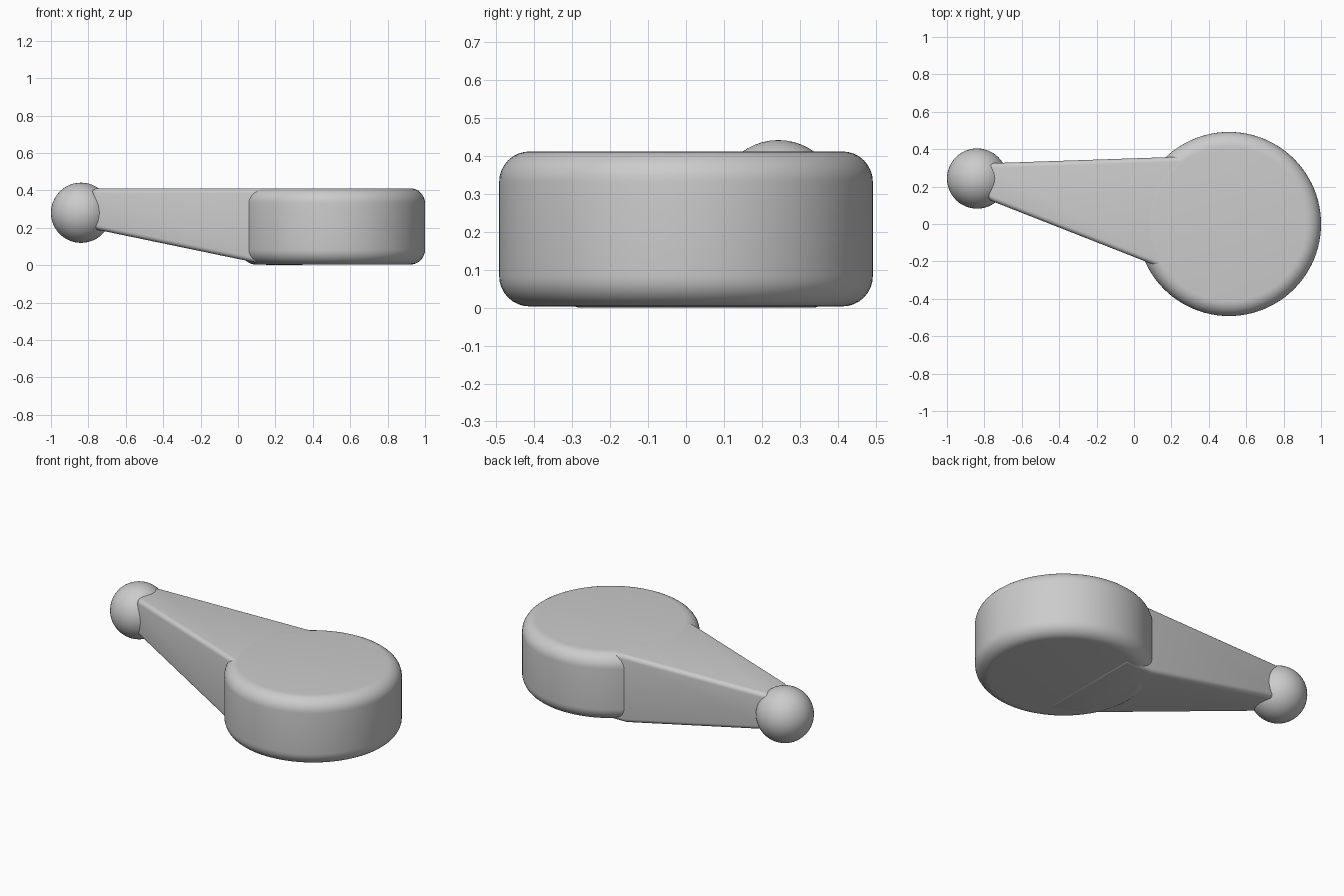
import bpy
import bmesh
import math

default = bpy.data.objects.get("Cube")
if default:
    bpy.data.objects.remove(default, do_unlink=True)

grey = bpy.data.materials.new("plain grey")
grey.use_nodes = True
COLOUR = (0.6, 0.6, 0.6, 1)
grey.diffuse_color = COLOUR
grey.node_tree.nodes["Principled BSDF"].inputs["Base Color"].default_value = COLOUR


def finish(obj, name, bevel=0, segments=8):
    """Name, colour, round the sharp edges and smooth a part."""
    obj.name = name
    obj.data.materials.clear()
    obj.data.materials.append(grey)
    bpy.ops.object.select_all(action="DESELECT")
    obj.select_set(True)
    bpy.context.view_layer.objects.active = obj
    if bevel:
        mod = obj.modifiers.new("rounded edges", "BEVEL")
        mod.width = bevel
        mod.segments = segments
        mod.limit_method = "ANGLE"
        mod.angle_limit = math.radians(40)
        bpy.ops.object.modifier_apply(modifier=mod.name)
    bpy.ops.object.shade_smooth_by_angle(angle=math.radians(30))


# Round hub with rolled rims
bpy.ops.mesh.primitive_cylinder_add(vertices=96, radius=0.492, depth=0.408,
                                    location=(0.508, 0, 0.207))
finish(bpy.context.object, "hub", 0.08)

# Ball knob at the end of the arm
bpy.ops.mesh.primitive_uv_sphere_add(segments=48, ring_count=24, radius=0.161,
                                     location=(-0.839, 0.243, 0.28))
finish(bpy.context.object, "knob")

# Tapered arm lofted through sections of (x, underside height)
bm = bmesh.new()
rings = []
for x, low in [(-0.78, 0.195), (0.16, 0), (0.36, 0)]:
    back = 0.351 + 0.034 * x
    front = -0.176 - 0.393 * x
    corners = [(front, low), (back, low), (back, 0.41), (front, 0.41)]
    rings.append([bm.verts.new((x, y, z)) for y, z in corners])
for a, b in zip(rings, rings[1:]):
    for i in range(4):
        j = (i + 1) % 4
        bm.faces.new((a[i], a[j], b[j], b[i]))
bm.faces.new(rings[0])
bm.faces.new(rings[-1])
bmesh.ops.recalc_face_normals(bm, faces=bm.faces)
mesh = bpy.data.meshes.new("arm")
bm.to_mesh(mesh)
bm.free()
arm = bpy.data.objects.new("arm", mesh)
bpy.context.collection.objects.link(arm)
finish(arm, "arm", 0.025, 5)
